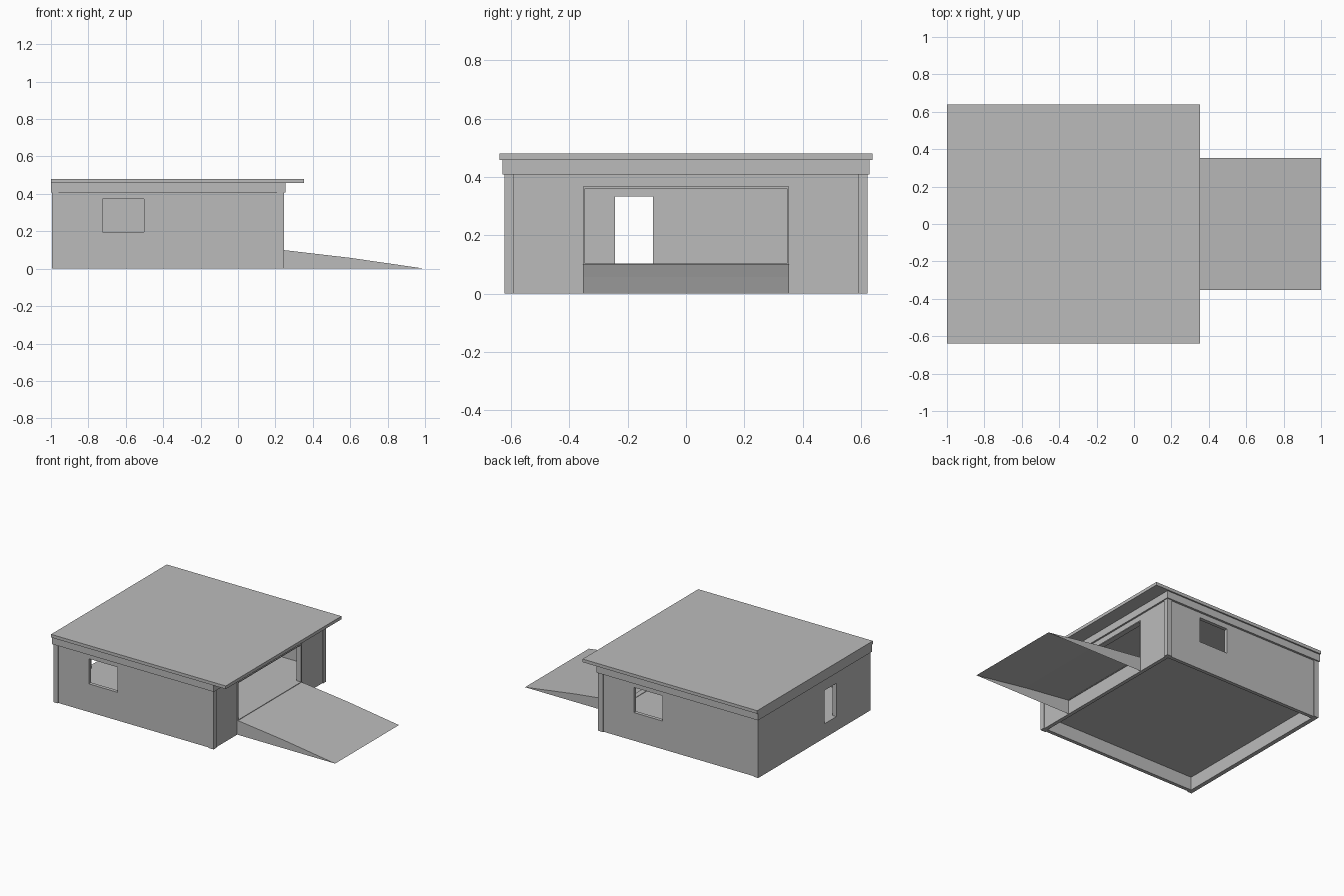
import bpy, bmesh

if "Cube" in bpy.data.objects:
    bpy.data.objects.remove(bpy.data.objects["Cube"])

mat = bpy.data.materials.new("plain_grey")
mat.diffuse_color = (0.5, 0.5, 0.5, 1)
mat.use_nodes = True
mat.node_tree.nodes["Principled BSDF"].inputs["Base Color"].default_value = mat.diffuse_color


def make(name, verts, faces, closed=True):
    me = bpy.data.meshes.new(name)
    me.from_pydata(verts, [], faces)
    if closed:
        bm = bmesh.new()
        bm.from_mesh(me)
        bmesh.ops.recalc_face_normals(bm, faces=bm.faces)
        bm.to_mesh(me)
        bm.free()
    me.materials.append(mat)
    ob = bpy.data.objects.new(name, me)
    bpy.context.collection.objects.link(ob)
    return ob


def box(name, x, y, z):
    v = [(a, b, c) for a in x for b in y for c in z]
    f = [(0, 1, 3, 2), (4, 6, 7, 5), (0, 4, 5, 1), (2, 3, 7, 6), (0, 2, 6, 4), (1, 5, 7, 3)]
    return make(name, v, f)


def ring(name, axis, depth, outer, hole):
    """Flat slab with a rectangular hole; rectangles are (u0, u1, v0, v1)."""
    place = {"x": lambda u, v, d: (d, u, v),
             "y": lambda u, v, d: (u, d, v),
             "z": lambda u, v, d: (u, v, d)}[axis]
    verts, faces = [], []
    for d in depth:
        for u0, u1, v0, v1 in (outer, hole):
            verts += [place(u, v, d) for u, v in ((u0, v0), (u1, v0), (u1, v1), (u0, v1))]
    for i in range(4):
        j = (i + 1) % 4
        faces += [(i, j, 4 + j, 4 + i), (8 + i, 8 + j, 12 + j, 12 + i),
                  (i, j, 8 + j, 8 + i), (4 + i, 4 + j, 12 + j, 12 + i)]
    return make(name, verts, faces)


# roof slab and the band under it
box("roof", (-1, 0.353), (-0.64, 0.64), (0.458, 0.48))
ring("eaves_band", "z", (0.408, 0.458), (-1, 0.253, -0.63, 0.63), (-0.965, 0.215, -0.59, 0.59))

# corner posts
for x in ((-0.995, -0.96), (0.208, 0.247)):
    for s in (-1, 1):
        box("corner_post", x, sorted((s * 0.59, s * 0.622)), (0, 0.408))

# side walls with windows, placed by half-turn symmetry
ring("front_wall", "y", (-0.615, -0.59), (-0.96, 0.208, 0, 0.408), (-0.725, -0.502, 0.197, 0.373))
ring("back_wall", "y", (0.59, 0.615), (-0.96, 0.208, 0, 0.408), (-0.25, -0.027, 0.197, 0.373))

# end walls with side door and wide entrance
ring("left_wall", "x", (-0.995, -0.965), (-0.59, 0.59, 0, 0.408), (-0.243, -0.113, 0.1, 0.333))
ring("right_wall", "x", (0.215, 0.241), (-0.59, 0.59, 0, 0.408), (-0.353, 0.353, 0.1, 0.368))
ring("entrance_frame", "x", (0.21, 0.247), (-0.353, 0.353, 0.097, 0.368), (-0.346, 0.346, 0.103, 0.361))

# raised floor
box("floor", (-0.965, 0.215), (-0.59, 0.59), (0.092, 0.1))

# hollow ramp: sloping deck and two side skirts
prof = [(0.241, 0.1), (0.6, 0.058), (1.0, 0.0)]
verts = [(x, y, z) for y in (-0.353, 0.353) for x, z in prof] + [(0.241, -0.353, 0), (0.241, 0.353, 0)]
make("ramp", verts, [(0, 1, 4, 3), (1, 2, 5, 4), (0, 6, 2, 1), (3, 4, 5, 7)], closed=False)
